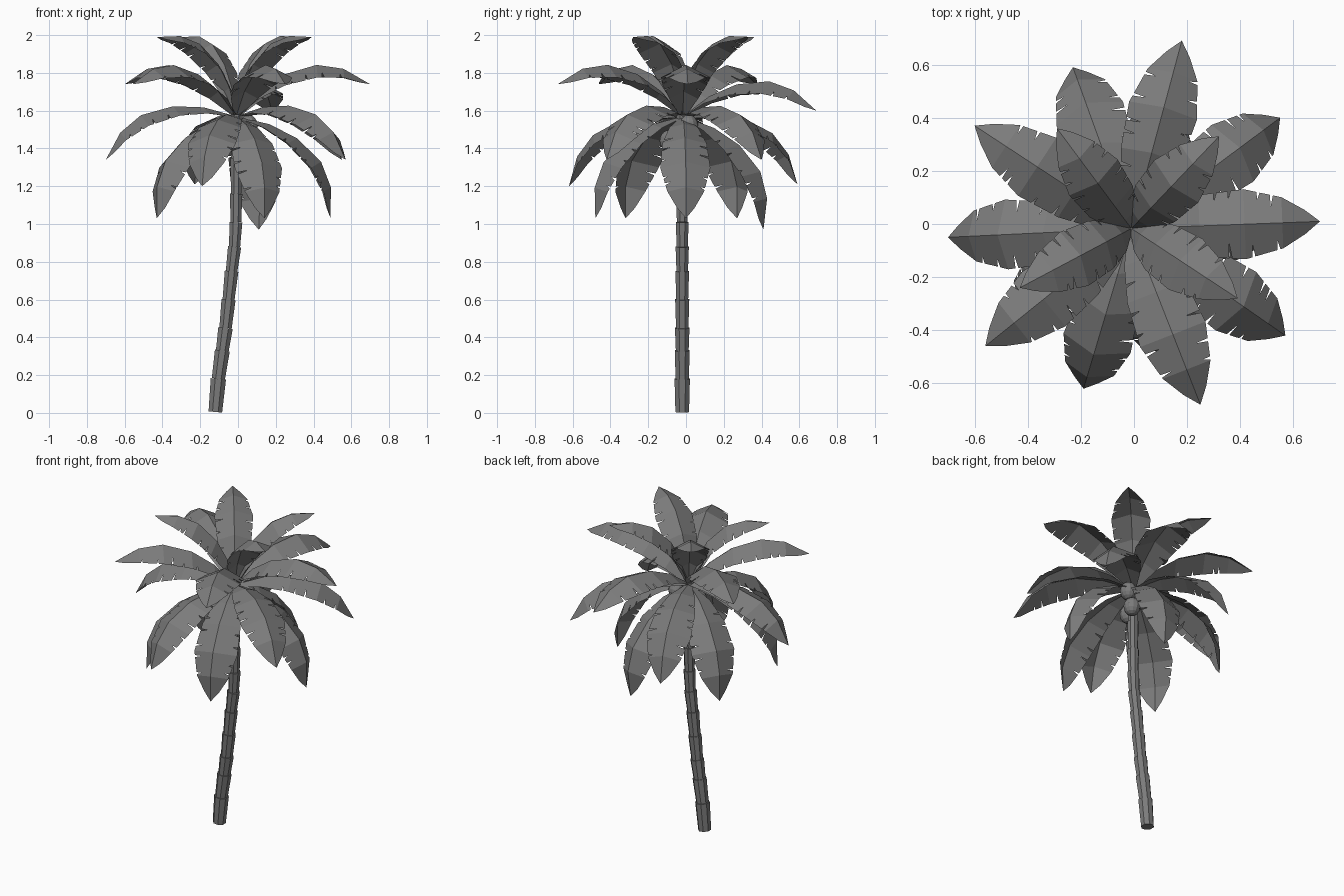
import bpy, bmesh, math, random
from mathutils import Vector, Matrix

random.seed(4)
cube = bpy.data.objects.get("Cube")
if cube:
    bpy.data.objects.remove(cube, do_unlink=True)

grey = bpy.data.materials.new("neutral_grey")
grey.use_nodes = True
grey.diffuse_color = (0.2, 0.2, 0.2, 1)
grey.node_tree.nodes["Principled BSDF"].inputs["Base Color"].default_value = (0.2, 0.2, 0.2, 1)


def make_object(name, bm):
    mesh = bpy.data.meshes.new(name)
    bm.to_mesh(mesh)
    bm.free()
    mesh.materials.append(grey)
    obj = bpy.data.objects.new(name, mesh)
    bpy.context.collection.objects.link(obj)
    return obj


def sample(points, t):
    """Value of a polyline of (t, value) pairs."""
    for (a, va), (b, vb) in zip(points, points[1:]):
        if t <= b:
            return va + (vb - va) * (t - a) / (b - a)
    return points[-1][1]


# Frond template: midrib height and half width along its reach
REACH, TIP_RISE = 0.70, 0.17
RIB = [(0, 0), (0.17, 0.13), (0.36, 0.22), (0.6, 0.27), (0.8, 0.25), (1, TIP_RISE)]
WIDTH = [(0, 0.012), (0.17, 0.075), (0.36, 0.115), (0.6, 0.13), (0.8, 0.095), (0.92, 0.045), (1, 0)]
CROWN = Vector((-0.01, -0.017, 1.57))


def frond(name, tip):
    """Arched, folded leaf with slits along both edges, aimed at its tip."""
    bm = bmesh.new()
    for side in (1, -1):
        stations = [(t, 1.0) for t, _ in WIDTH]
        for slit in (0.3, 0.42, 0.53, 0.67, 0.76):
            c = slit + random.uniform(-0.03, 0.03)
            depth = random.uniform(0.55, 0.8)
            stations += [(c - 0.008, 1.0), (c - 0.006, depth), (c + 0.008, 1.0)]
        stations.sort()
        rows = []
        for t, cut in stations:
            w = sample(WIDTH, t) * cut
            z = sample(RIB, t)
            rows.append((bm.verts.new((t * REACH, 0, z)),
                         bm.verts.new((t * REACH, side * w, z - 0.5 * w))))
        for (r0, e0), (r1, e1) in zip(rows, rows[1:]):
            bm.faces.new((r0, r1, e1, e0) if side > 0 else (r0, e0, e1, r1))
    bmesh.ops.remove_doubles(bm, verts=bm.verts, dist=0.0005)

    # Turn, tilt and scale the template so that it ends at the tip
    d = Vector(tip) - CROWN
    tilt = math.atan2(d.z, math.hypot(d.x, d.y)) - math.atan2(TIP_RISE, REACH)
    size = d.length / math.hypot(REACH, TIP_RISE)
    bm.transform(Matrix.Translation(CROWN)
                 @ Matrix.Rotation(math.atan2(d.y, d.x), 4, 'Z')
                 @ Matrix.Rotation(-tilt, 4, 'Y') @ Matrix.Scale(size, 4))
    make_object(name, bm)


# Crown, ring by ring
rings = {
    "top_frond": [(0.32, 0.33, 1.99), (-0.29, 0.36, 1.99), (-0.43, -0.24, 1.99), (0.39, -0.28, 1.99)],
    "upper_frond": [(0.70, 0.01, 1.74), (0.18, 0.69, 1.6), (-0.60, 0.37, 1.74),
                    (-0.56, -0.46, 1.74), (0.25, -0.68, 1.74)],
    "middle_frond": [(0.55, 0.40, 1.34), (-0.23, 0.59, 1.21), (-0.70, -0.05, 1.34),
                     (-0.19, -0.62, 1.2), (0.57, -0.42, 1.34)],
    "lower_frond": [(0.49, 0, 1.03), (0.11, 0.41, 0.97), (-0.43, 0.27, 1.03),
                    (-0.43, -0.32, 1.03), (0.14, -0.48, 1.03)],
}
for ring, tips in rings.items():
    for i, tip in enumerate(tips):
        frond(f"{ring}_{i + 1}", tip)

# Trunk: stacked flared segments along a leaning path
path = [(-0.12, 0.005), (-0.104, 0.18), (-0.083, 0.33), (-0.066, 0.45), (-0.05, 0.6), (-0.034, 0.75),
        (-0.018, 0.88), (-0.011, 1.01), (-0.01, 1.16), (-0.009, 1.35), (-0.007, 1.58)]
SIDES = 8
bm = bmesh.new()
for i, ((x0, z0), (x1, z1)) in enumerate(zip(path, path[1:])):
    start, end = Vector((x0, -0.02, z0)), Vector((x1, -0.02, z1))
    axis = end - start
    radius = 0.044 - 0.0012 * i
    turn = Matrix.Rotation(math.atan2(axis.x, axis.z), 4, 'Y')
    bmesh.ops.create_cone(bm, cap_ends=True, segments=SIDES, depth=axis.length,
                          radius1=radius - 0.005, radius2=radius,
                          matrix=Matrix.Translation((start + end) / 2) @ turn
                          @ Matrix.Rotation(math.pi / SIDES, 4, 'Z'))
make_object("trunk", bm)

# Coconuts under the crown
for i, spot in enumerate([(0.055, 0.015, 1.52), (0.045, 0.035, 1.41), (-0.03, -0.09, 1.44)]):
    bm = bmesh.new()
    bmesh.ops.create_uvsphere(bm, u_segments=12, v_segments=8, radius=0.05,
                              matrix=Matrix.Translation(spot) @ Matrix.Diagonal((1, 1, 1.15, 1)))
    make_object(f"coconut_{i + 1}", bm)
